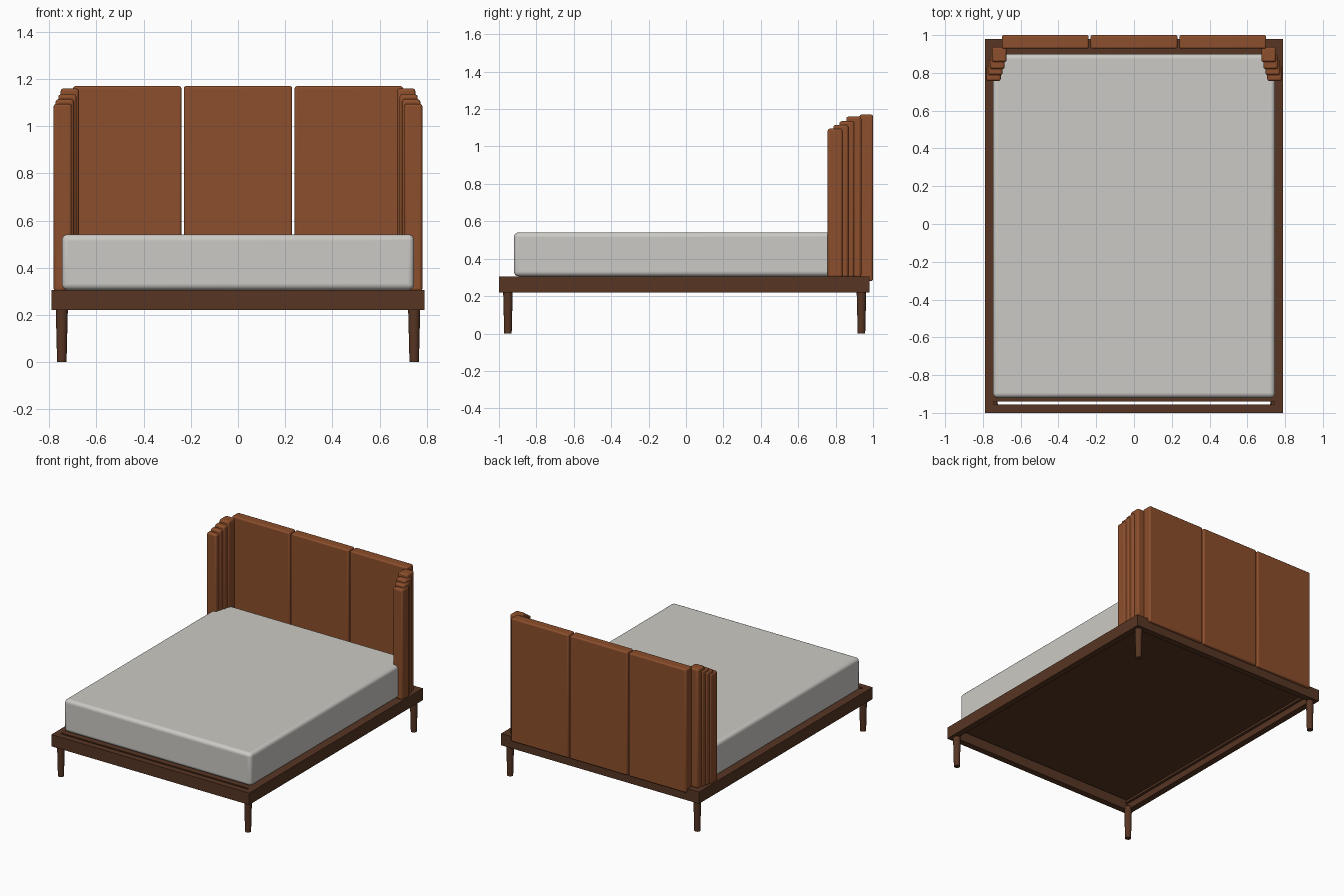
import bpy
import math

if "Cube" in bpy.data.objects:
    bpy.data.objects.remove(bpy.data.objects["Cube"], do_unlink=True)


def material(name, rgb):
    mat = bpy.data.materials.new(name)
    mat.use_nodes = True
    mat.diffuse_color = (*rgb, 1)
    bsdf = mat.node_tree.nodes["Principled BSDF"]
    bsdf.inputs["Base Color"].default_value = (*rgb, 1)
    bsdf.inputs["Roughness"].default_value = 0.7
    return mat


dark_wood = material("dark wood", (0.095, 0.036, 0.017))
rust_fabric = material("rust upholstery", (0.262, 0.077, 0.025))
linen = material("pale linen", (0.6, 0.59, 0.555))


def smooth(obj, degrees=40):
    bpy.ops.object.select_all(action="DESELECT")
    obj.select_set(True)
    bpy.context.view_layer.objects.active = obj
    bpy.ops.object.shade_smooth_by_angle(angle=math.radians(degrees))


def box(name, x, y, z, mat, bevel=0, segments=3):
    """Box from (low, high) ranges, with optional rounded edges."""
    ranges = (x, y, z)
    bpy.ops.mesh.primitive_cube_add(size=1, location=[sum(r) / 2 for r in ranges])
    obj = bpy.context.object
    obj.name = name
    obj.scale = [r[1] - r[0] for r in ranges]
    bpy.ops.object.transform_apply(location=False, rotation=False, scale=True)
    obj.data.materials.append(mat)
    if bevel:
        mod = obj.modifiers.new("rounded edges", "BEVEL")
        mod.width = bevel
        mod.segments = segments
        smooth(obj)
    return obj


def mirrored(side, low, high):
    return tuple(sorted((side * low, side * high)))


W, FRONT, BACK = 0.79, -1.0, 0.98
RAIL = 0.045
RAIL_Z = (0.22, 0.305)

# Frame rails and the platform between them
box("front_rail", (-W, W), (FRONT, FRONT + RAIL), RAIL_Z, dark_wood)
box("back_rail", (-W, W), (BACK - RAIL, BACK), RAIL_Z, dark_wood)
box("platform", (-0.745, 0.745), (-0.94, BACK - RAIL), (0.28, 0.304), dark_wood)

for side, label in ((1, "left"), (-1, "right")):
    box(label + "_rail", mirrored(side, W - RAIL, W),
        (FRONT + RAIL, BACK - RAIL), RAIL_Z, dark_wood)
    box(label + "_cleat", mirrored(side, 0.725, 0.745),
        (FRONT + RAIL, BACK - RAIL), (0.265, 0.28), dark_wood)

    # Tapered round legs
    for end, y in (("front", -0.952), ("back", 0.938)):
        bpy.ops.mesh.primitive_cone_add(vertices=24, radius1=0.02, radius2=0.026,
                                        depth=0.24, location=(side * 0.747, y, 0.12))
        leg = bpy.context.object
        leg.name = f"{end}_{label}_leg"
        leg.data.materials.append(dark_wood)
        smooth(leg)

    # Headboard wing of overlapping slats stepping forward, outward and down
    wing = ((0.857, 0.675, 1.16), (0.82, 0.685, 1.135),
            (0.788, 0.696, 1.115), (0.757, 0.705, 1.095))
    for i, (y, x, top) in enumerate(wing):
        box(f"{label}_wing_slat_{i + 1}", mirrored(side, x, x + 0.077),
            (y, y + 0.08), (0.3, top), rust_fabric, 0.012)

# Mattress
box("mattress", (-0.747, 0.747), (-0.92, 0.9), (0.306, 0.541), linen, 0.025, 5)

# Three headboard panels
for i, x in enumerate((-0.47, 0, 0.47)):
    box(f"headboard_panel_{i + 1}", (x - 0.23, x + 0.23), (0.928, 1.0),
        (0.28, 1.17), rust_fabric, 0.01)
